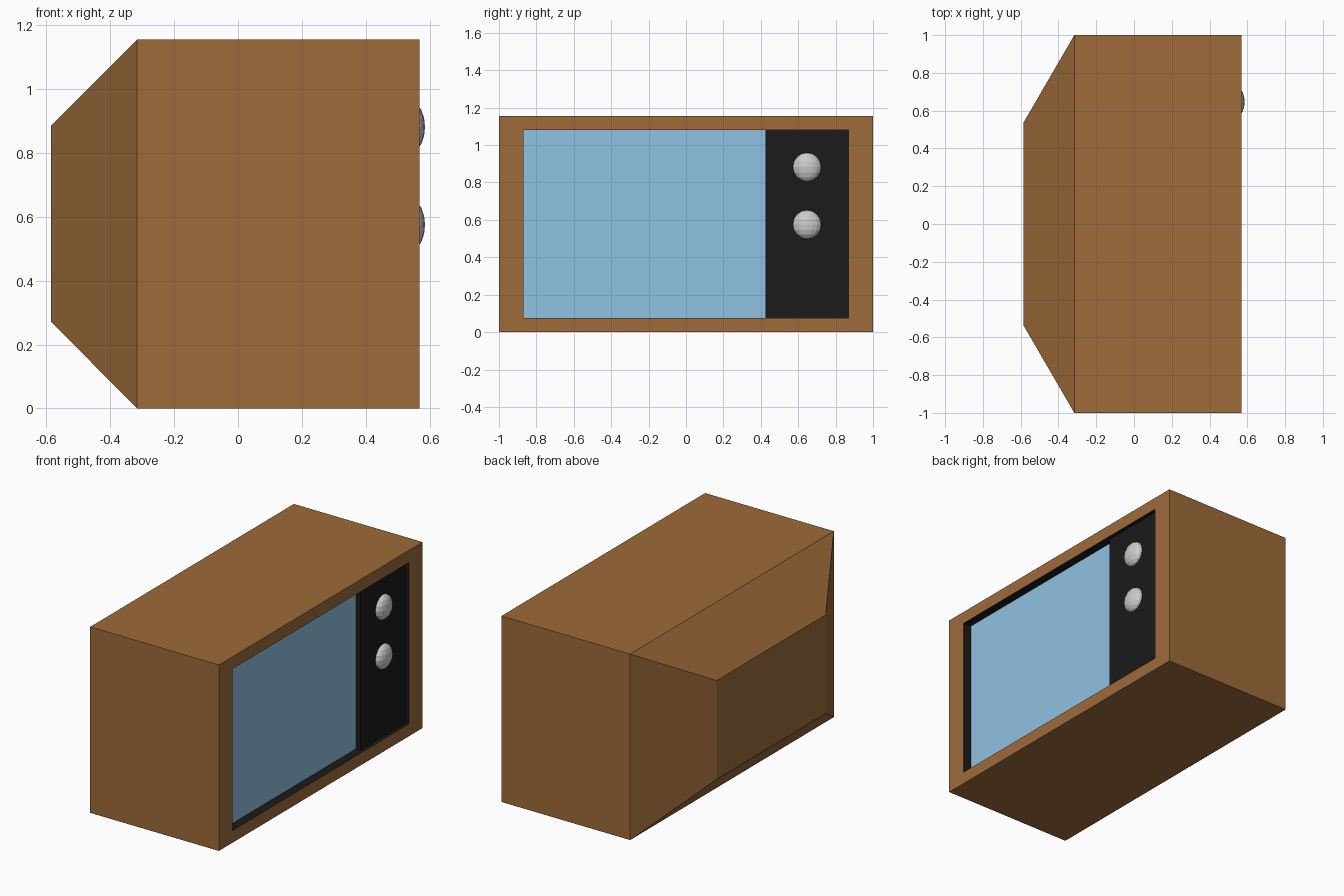
import bpy, bmesh
from mathutils import Matrix

if "Cube" in bpy.data.objects:
    bpy.data.objects.remove(bpy.data.objects["Cube"])


def material(name, rgb):
    m = bpy.data.materials.new(name)
    m.diffuse_color = (*rgb, 1)
    m.use_nodes = True
    m.node_tree.nodes["Principled BSDF"].inputs["Base Color"].default_value = m.diffuse_color
    return m


wood = material("wood", (0.338, 0.146, 0.042))
dark = material("dark_plastic", (0.0105, 0.0105, 0.0105))
glass = material("screen_glass", (0.277, 0.54, 0.76))


def finish(name, bm, mats=()):
    bmesh.ops.recalc_face_normals(bm, faces=bm.faces)
    mesh = bpy.data.meshes.new(name)
    bm.to_mesh(mesh)
    bm.free()
    for m in mats:
        mesh.materials.append(m)
    obj = bpy.data.objects.new(name, mesh)
    bpy.context.collection.objects.link(obj)
    return obj


def box(name, x, y, z, mat):
    bm = bmesh.new()
    bmesh.ops.create_cube(bm, size=1)
    for v in bm.verts:
        v.co = [lo + (c + 0.5) * (hi - lo) for c, (lo, hi) in zip(v.co, (x, y, z))]
    return finish(name, bm, [mat])


# Cabinet: rectangles lofted from the tapered back to the rim, then into the recess
sections = [  # x, half width, bottom, top
    (-0.586, 0.535, 0.272, 0.886),
    (-0.316, 1.0, 0.0, 1.156),
    (0.569, 1.0, 0.0, 1.156),
    (0.569, 0.868, 0.076, 1.08),
    (0.50, 0.868, 0.076, 1.08),
]
bm = bmesh.new()
rings = [[bm.verts.new((x, s * w, z)) for s, z in ((-1, lo), (1, lo), (1, hi), (-1, hi))]
         for x, w, lo, hi in sections]
bm.faces.new(rings[0])
for n, (a, b) in enumerate(zip(rings, rings[1:])):
    for i in range(4):
        j = (i + 1) % 4
        f = bm.faces.new((a[i], a[j], b[j], b[i]))
        f.material_index = 1 if n == 3 else 0
bm.faces.new(rings[-1]).material_index = 1
finish("cabinet", bm, [wood, dark])

# Screen and raised control panel inside the recess
box("screen", (0.50, 0.514), (-0.868, 0.425), (0.076, 1.08), glass)
box("control_panel", (0.50, 0.545), (0.425, 0.868), (0.076, 1.08), dark)

# Flattened round knobs
for name, z in (("upper_knob", 0.882), ("lower_knob", 0.575)):
    bm = bmesh.new()
    bmesh.ops.create_uvsphere(bm, u_segments=16, v_segments=8, radius=1)
    bmesh.ops.transform(bm, matrix=Matrix.Diagonal((0.041, 0.076, 0.077, 1)), verts=bm.verts)
    finish(name, bm).location = (0.545, 0.647, z)
